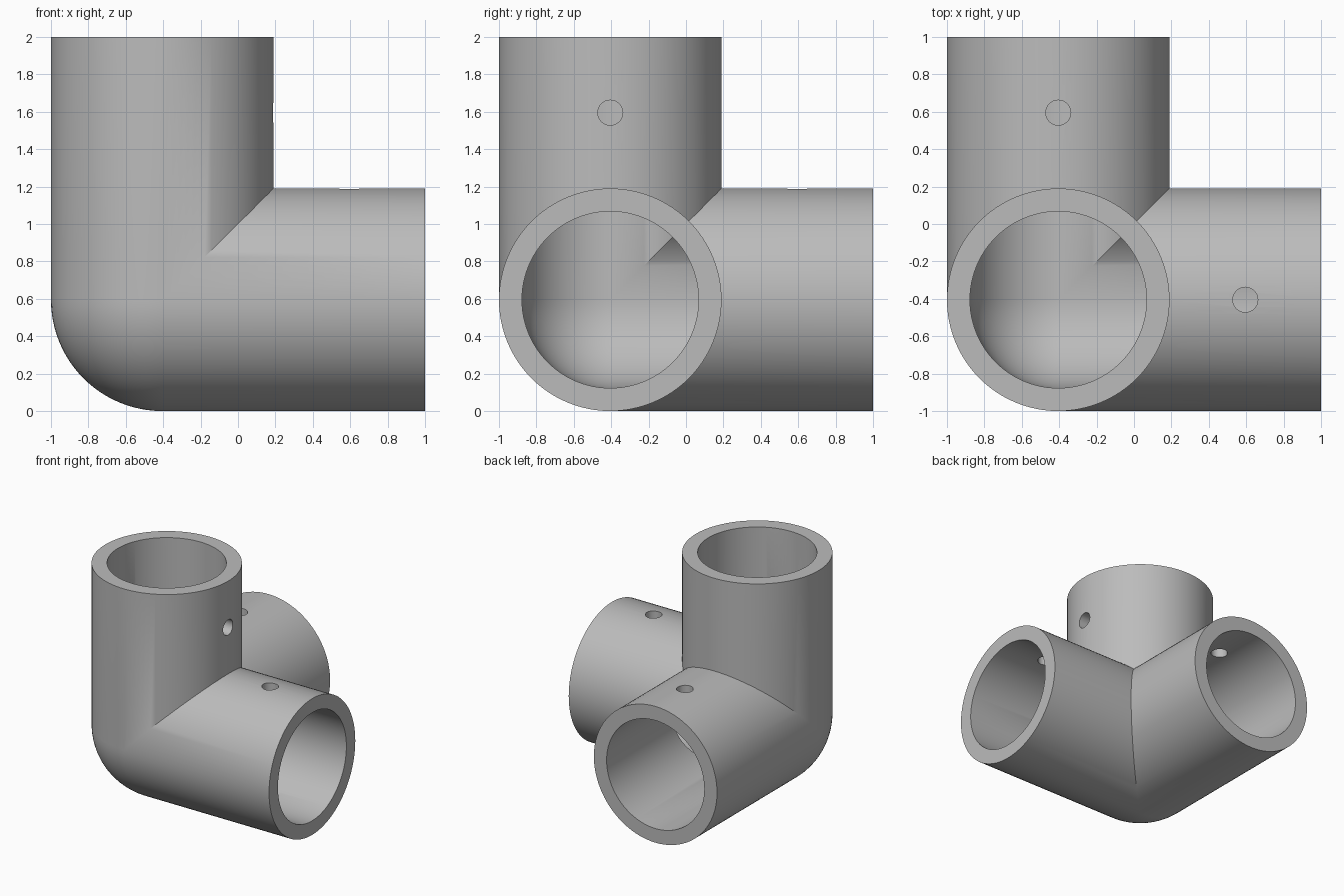
import bpy, bmesh, math
from mathutils import Vector, Matrix

if "Cube" in bpy.data.objects:
    bpy.data.objects.remove(bpy.data.objects["Cube"], do_unlink=True)

OUTER, INNER = 0.595, 0.472      # pipe radii
REACH = 2 - OUTER                # arm length from the corner centre
CENTRE = Vector((OUTER - 1, OUTER - 1, OUTER))
SEGS = 96                        # multiple of 8, so the arms share seam points
HOLE_RADIUS, HOLE_AT = 0.067, 1.0


def on_axis(axis, along, a, b):
    """Point with 'along' on the arm axis and a, b on the next two axes."""
    p = Vector((0, 0, 0))
    p[axis], p[(axis + 1) % 3], p[(axis + 2) % 3] = along, a, b
    return p


def skin_faces(bm, radius):
    """Three mitred arms and a rounded corner; returns the open end rims."""
    rims = []
    for axis in range(3):
        start, end = [], []
        for i in range(SEGS):
            t = math.tau * i / SEGS
            a, b = radius * math.cos(t), radius * math.sin(t)
            start.append(bm.verts.new(on_axis(axis, max(0, a, b), a, b)))
            end.append(bm.verts.new(on_axis(axis, REACH, a, b)))
        for i in range(SEGS):
            j = (i + 1) % SEGS
            bm.faces.new((start[i], start[j], end[j], end[i]))
        rims.append(end)
    # rounded outside corner: one eighth of a sphere
    ball = bmesh.ops.create_uvsphere(bm, u_segments=SEGS, v_segments=SEGS // 2, radius=radius)
    spare = [v for v in ball["verts"] if max(v.co) > 1e-4]
    bmesh.ops.delete(bm, geom=spare, context='VERTS')
    return rims


def finish(bm, name):
    mesh = bpy.data.meshes.new(name)
    bm.to_mesh(mesh)
    bm.free()
    obj = bpy.data.objects.new(name, mesh)
    obj.location = CENTRE
    bpy.context.collection.objects.link(obj)
    return obj


# pipe corner: outer skin, inner skin and flat end rings
bm = bmesh.new()
outer_rims = skin_faces(bm, OUTER)
inner_rims = skin_faces(bm, INNER)
for out, inn in zip(outer_rims, inner_rims):
    for i in range(SEGS):
        j = (i + 1) % SEGS
        bm.faces.new((out[i], out[j], inn[j], inn[i]))
bmesh.ops.remove_doubles(bm, verts=bm.verts[:], dist=1e-4)
bmesh.ops.recalc_face_normals(bm, faces=bm.faces[:])
corner = finish(bm, "pipe_corner")

grey = bpy.data.materials.new("grey")
grey.use_nodes = True
colour = (0.5, 0.5, 0.5, 1)
grey.diffuse_color = colour
grey.node_tree.nodes["Principled BSDF"].inputs["Base Color"].default_value = colour
corner.data.materials.append(grey)

# screw holes through one wall: (arm axis, drilled direction)
bm = bmesh.new()
for arm, drill in ((0, 2), (1, 2), (2, 0)):
    place = Vector((0, 0, 0))
    place[arm], place[drill] = HOLE_AT, OUTER - 0.06
    turn = Matrix.Rotation(math.pi / 2, 4, 'Y') if drill == 0 else Matrix()
    bmesh.ops.create_cone(bm, cap_ends=True, segments=32, radius1=HOLE_RADIUS,
                          radius2=HOLE_RADIUS, depth=0.4,
                          matrix=Matrix.Translation(place) @ turn)
cutter = finish(bm, "hole_cutter")
cutter.hide_render = True

cut = corner.modifiers.new("screw_holes", 'BOOLEAN')
cut.operation, cut.solver, cut.object = 'DIFFERENCE', 'EXACT', cutter
bpy.ops.object.select_all(action='DESELECT')
corner.select_set(True)
bpy.context.view_layer.objects.active = corner
bpy.ops.object.modifier_apply(modifier=cut.name)
bpy.data.objects.remove(cutter, do_unlink=True)
bpy.ops.object.shade_smooth_by_angle(angle=math.radians(30))
